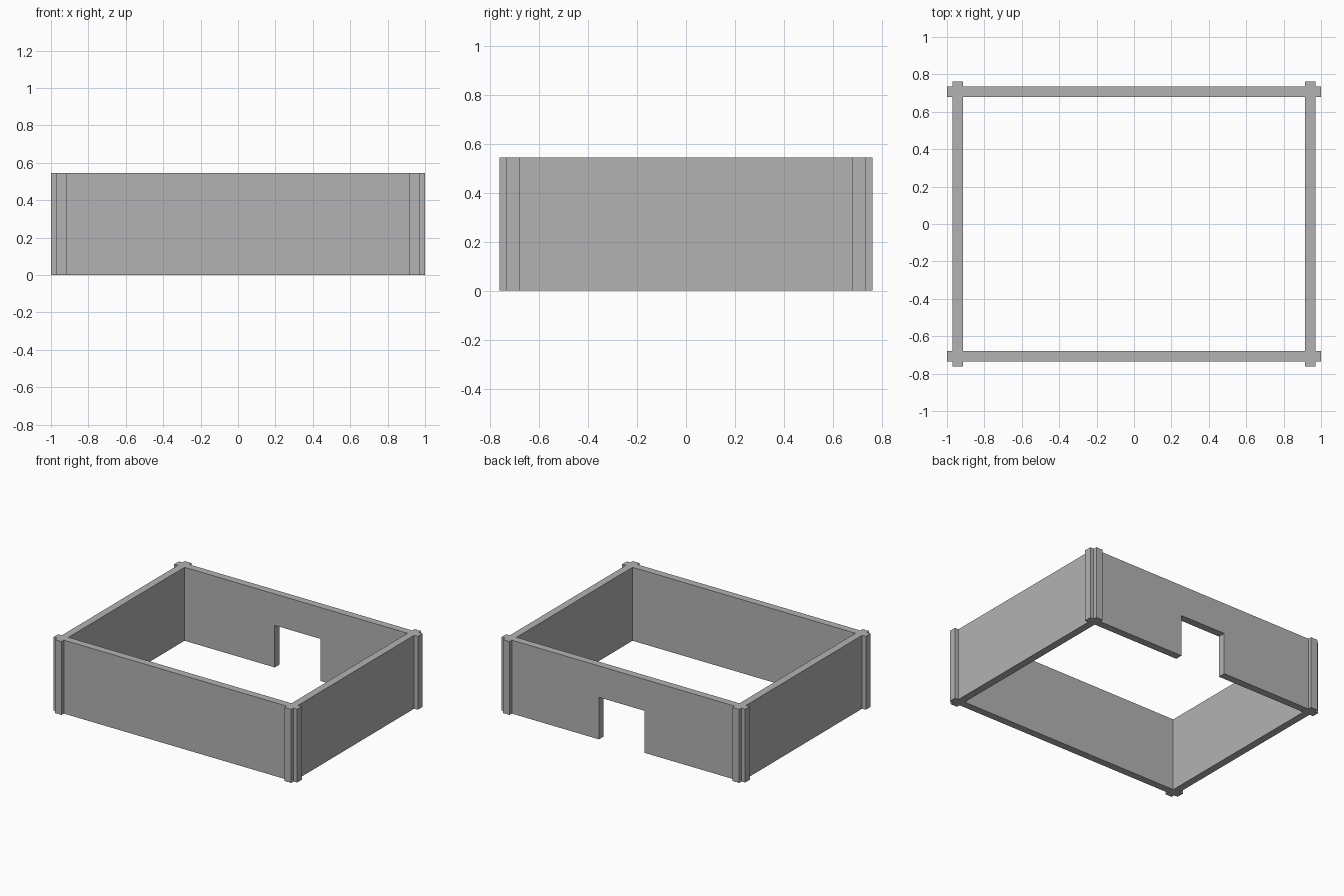
import bpy
import bmesh
from mathutils import Vector

cube = bpy.data.objects.get("Cube")
if cube:
    bpy.data.objects.remove(cube, do_unlink=True)

HEIGHT = 0.545
HALF_LENGTH = 1.0                  # long walls reach past the corners
LONG_IN, LONG_OUT = 0.68, 0.735    # y of the long walls' faces
SIDE_IN, SIDE_OUT = 0.915, 0.97    # x of the side walls' faces
STUB_END = 0.762                   # y where the side walls' ends stop
DOOR_LEFT, DOOR_RIGHT, DOOR_TOP = 0.2, -0.175, 0.312

grey = bpy.data.materials.new("wall grey")
grey.use_nodes = True
colour = (0.45, 0.45, 0.45, 1)
grey.diffuse_color = colour
grey.node_tree.nodes["Principled BSDF"].inputs["Base Color"].default_value = colour


def extrude_outline(name, points, direction):
    """Make a solid by extruding a flat outline along a direction."""
    bm = bmesh.new()
    face = bm.faces.new([bm.verts.new(p) for p in points])
    result = bmesh.ops.extrude_face_region(bm, geom=[face], use_keep_orig=True)
    moved = [g for g in result["geom"] if isinstance(g, bmesh.types.BMVert)]
    bmesh.ops.translate(bm, verts=moved, vec=Vector(direction))
    bmesh.ops.recalc_face_normals(bm, faces=bm.faces)
    mesh = bpy.data.meshes.new(name)
    bm.to_mesh(mesh)
    bm.free()
    mesh.materials.append(grey)
    obj = bpy.data.objects.new(name, mesh)
    bpy.context.collection.objects.link(obj)
    return obj


def upright_block(name, x0, x1, y0, y1):
    points = [(x0, y0, 0), (x1, y0, 0), (x1, y1, 0), (x0, y1, 0)]
    return extrude_outline(name, points, (0, 0, HEIGHT))


# Long front wall
upright_block("front_wall", -HALF_LENGTH, HALF_LENGTH, -LONG_OUT, -LONG_IN)

# Long back wall with the doorway cut up from the ground
outline = [(-HALF_LENGTH, 0), (DOOR_RIGHT, 0), (DOOR_RIGHT, DOOR_TOP),
           (DOOR_LEFT, DOOR_TOP), (DOOR_LEFT, 0), (HALF_LENGTH, 0),
           (HALF_LENGTH, HEIGHT), (-HALF_LENGTH, HEIGHT)]
extrude_outline("back_wall", [(x, LONG_IN, z) for x, z in outline],
                (0, LONG_OUT - LONG_IN, 0))

# Side walls and their ends that cross the long walls at the corners
for side, sx in (("left", 1), ("right", -1)):
    upright_block(side + "_wall", sx * SIDE_IN, sx * SIDE_OUT, -LONG_IN, LONG_IN)
    for end, sy in (("front", -1), ("back", 1)):
        upright_block(f"{end}_{side}_corner_end", sx * SIDE_IN, sx * SIDE_OUT,
                      sy * LONG_OUT, sy * STUB_END)
